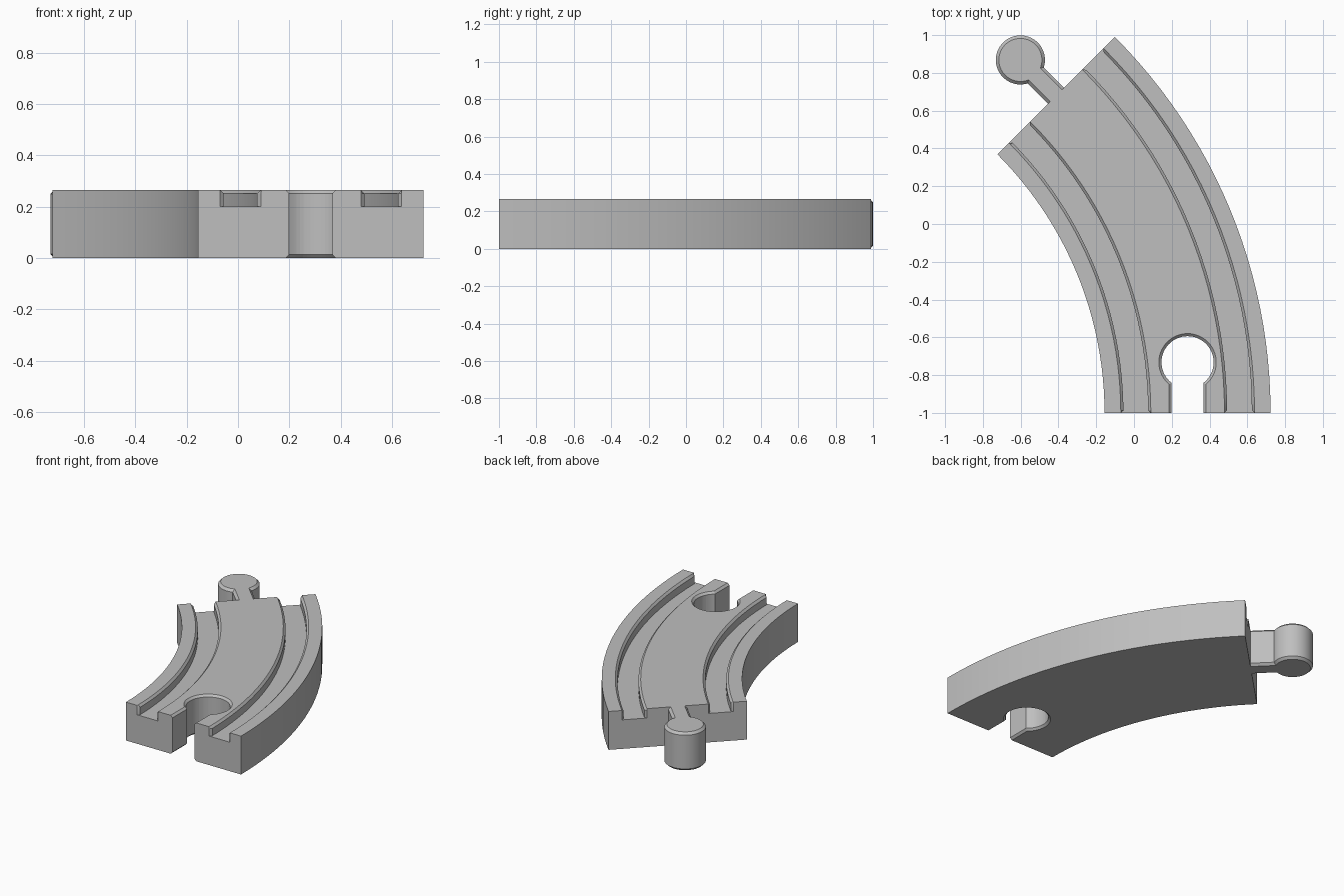
import bpy, bmesh, math
from mathutils import Matrix

if "Cube" in bpy.data.objects:
    bpy.data.objects.remove(bpy.data.objects["Cube"])

HEIGHT = 0.265
FLOOR = 0.2            # groove floor height
CHAMFER = 0.014
INNER, OUTER = 1.935, 2.814
CENTRE_X = -2.091      # centre of the bend
SWEEP = math.radians(45)
MID = (INNER + OUTER) / 2
GROOVES = [(2.035, 2.166), (2.584, 2.715)]

grey = bpy.data.materials.new("track grey")
grey.use_nodes = True
colour = (0.52, 0.52, 0.52, 1)
grey.diffuse_color = colour
grey.node_tree.nodes["Principled BSDF"].inputs["Base Color"].default_value = colour


def loft(name, rings):
    """Skin a list of equal closed rings and cap both ends."""
    bm = bmesh.new()
    rows = [[bm.verts.new(p) for p in ring] for ring in rings]
    n = len(rows[0])
    for a, b in zip(rows, rows[1:]):
        for i in range(n):
            j = (i + 1) % n
            bm.faces.new((a[i], a[j], b[j], b[i]))
    bm.faces.new(rows[0][::-1])
    bm.faces.new(rows[-1])
    bmesh.ops.recalc_face_normals(bm, faces=bm.faces)
    mesh = bpy.data.meshes.new(name)
    bm.to_mesh(mesh)
    bm.free()
    mesh.materials.append(grey)
    obj = bpy.data.objects.new(name, mesh)
    bpy.context.collection.objects.link(obj)
    return obj


def track_profile(flare):
    """Radius and height section; groove walls widen by flare."""
    pts = [(INNER, 0), (INNER, HEIGHT)]
    for a, b in GROOVES:
        pts += [(a - CHAMFER, HEIGHT), (a - flare, HEIGHT - CHAMFER), (a - flare, FLOOR),
                (b + flare, FLOOR), (b + flare, HEIGHT - CHAMFER), (b + CHAMFER, HEIGHT)]
    return pts + [(OUTER, HEIGHT), (OUTER, 0)]


def keyhole(start, reach, radius, half, grow, z, steps=48):
    """Round head on a straight neck that runs along +y."""
    r, h = radius + grow, half + grow
    gap = math.asin(h / r)
    pts = [(-h, start, z), (h, start, z)]
    for i in range(steps + 1):
        t = -math.pi / 2 + gap + (2 * math.pi - 2 * gap) * i / steps
        pts.append((r * math.cos(t), reach + r * math.sin(t), z))
    return pts


def smooth(obj):
    bpy.ops.object.select_all(action="DESELECT")
    obj.select_set(True)
    bpy.context.view_layer.objects.active = obj
    bpy.ops.object.shade_smooth_by_angle(angle=math.radians(30))


# Curved track with flared groove ends
lip = CHAMFER / MID
angles = [0, lip] + [SWEEP * i / 24 for i in range(1, 24)] + [SWEEP - lip, SWEEP]
rings = []
for t in angles:
    section = track_profile(CHAMFER * 0.99 if t in (0, SWEEP) else 0)
    rings.append([(CENTRE_X + r * math.cos(t), -1 + r * math.sin(t), z) for r, z in section])
track = loft("curved_track", rings)

# Socket cut through the front end
levels = [(-0.05, CHAMFER), (0, CHAMFER), (CHAMFER, 0),
          (HEIGHT - CHAMFER, 0), (HEIGHT, CHAMFER), (HEIGHT + 0.05, CHAMFER)]
cutter = loft("socket_cutter", [keyhole(-0.1, 0.268, 0.138, 0.084, g, z) for z, g in levels])
cutter.matrix_world = Matrix.Translation((CENTRE_X + MID, -1, 0))
cutter.hide_render = True
bpy.context.view_layer.update()
smooth(track)
cut = track.modifiers.new("socket", "BOOLEAN")
cut.operation = "DIFFERENCE"
cut.solver = "EXACT"
cut.object = cutter
bpy.ops.object.modifier_apply(modifier="socket")
bpy.data.objects.remove(cutter)
smooth(track)

# Connector peg on the far end
levels = [(0, -0.016), (0.016, 0), (HEIGHT - 0.016, 0), (HEIGHT, -0.016)]
peg = loft("connector_peg", [keyhole(0, 0.268, 0.13, 0.06, g, z) for z, g in levels])
end = (CENTRE_X + MID * math.cos(SWEEP), -1 + MID * math.sin(SWEEP), 0)
peg.matrix_world = Matrix.Translation(end) @ Matrix.Rotation(SWEEP, 4, "Z")
smooth(peg)
